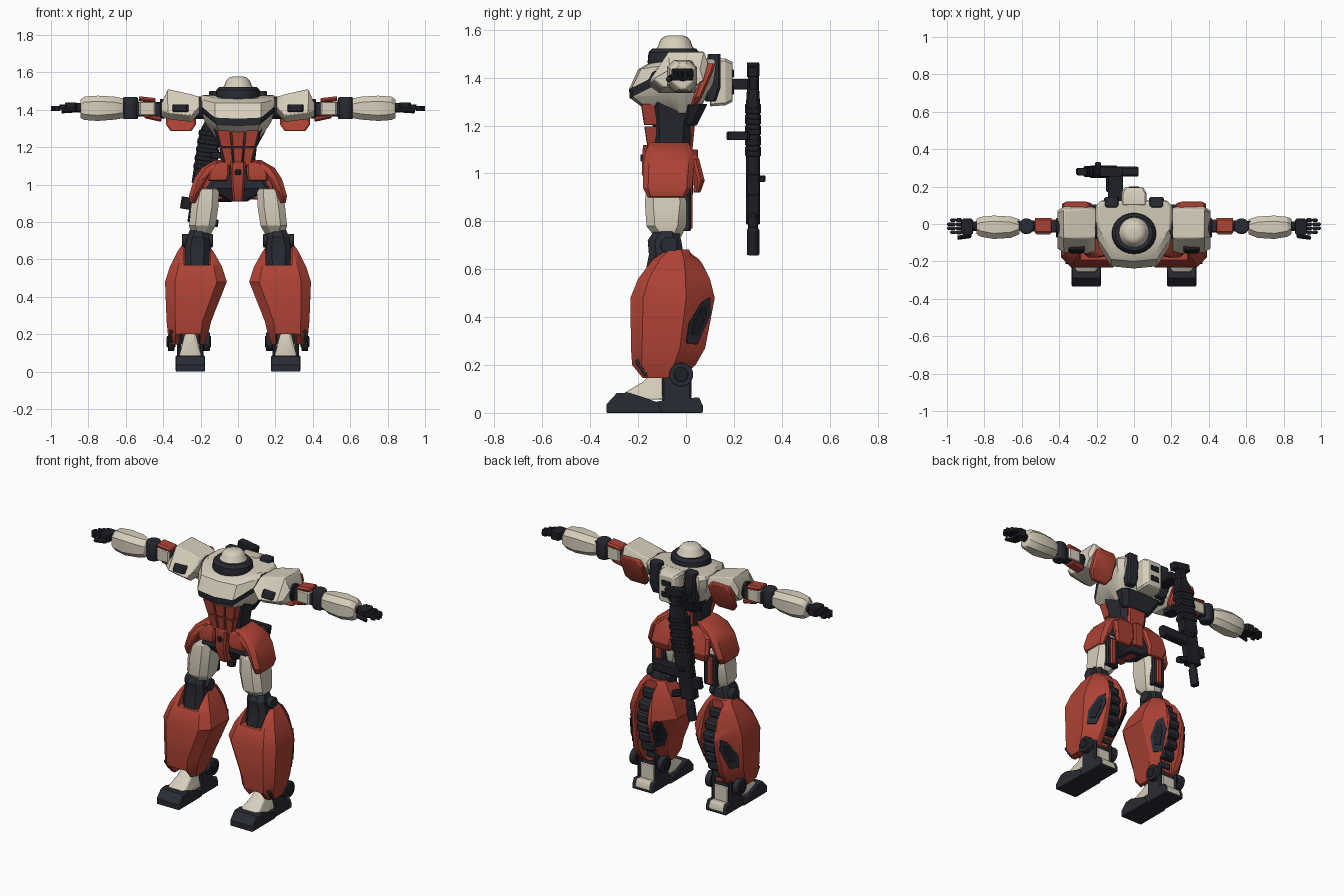
import bpy, bmesh, math
from mathutils import Vector

if "Cube" in bpy.data.objects:
    bpy.data.objects.remove(bpy.data.objects["Cube"])

def material(name, r, g, b):
    m = bpy.data.materials.new(name)
    m.use_nodes = True
    m.diffuse_color = (r, g, b, 1)
    m.node_tree.nodes["Principled BSDF"].inputs["Base Color"].default_value = (r, g, b, 1)
    return m

CREAM = material("cream armour", .68, .62, .50)
RED = material("red armour", .42, .055, .035)
GREY = material("dark grey frame", .022, .024, .033)
BLACK = material("gunmetal", .014, .015, .02)

def place(axis, p, u, v):
    return Vector({"x": (p, u, v), "y": (u, p, v), "z": (u, v, p)}[axis])

def loft(name, rings, mat, mirror=False, bevel=.005):
    """Skin a closed solid through rings of equal point count."""
    bm = bmesh.new()
    rows = [[bm.verts.new(p) for p in ring] for ring in rings]
    n = len(rows[0])
    for a, b in zip(rows, rows[1:]):
        for i in range(n):
            bm.faces.new((a[i], a[(i + 1) % n], b[(i + 1) % n], b[i]))
    bm.faces.new(rows[0])
    bm.faces.new(rows[-1])
    bmesh.ops.recalc_face_normals(bm, faces=bm.faces)
    mesh = bpy.data.meshes.new(name)
    bm.to_mesh(mesh)
    bm.free()
    mesh.materials.append(mat)
    ob = bpy.data.objects.new(name, mesh)
    bpy.context.collection.objects.link(ob)
    if bevel:
        mod = ob.modifiers.new("Bevel", "BEVEL")
        mod.width, mod.segments, mod.angle_limit = bevel, 2, math.radians(50)
    if mirror:
        ob.modifiers.new("Mirror", "MIRROR")
    return ob

def block(name, axis, secs, mat, mirror=False, c=.01, bevel=.005):
    """Chamfered rectangles (position, u0, u1, v0, v1) lofted along an axis."""
    rings = []
    for p, a, b, d, e in secs:
        k = min(c, (b - a) * .4, (e - d) * .4)
        pts = [(a + k, d), (b - k, d), (b, d + k), (b, e - k), (b - k, e), (a + k, e), (a, e - k), (a, d + k)]
        rings.append([place(axis, p, u, v) for u, v in pts])
    return loft(name, rings, mat, mirror, bevel)

def box(name, x0, x1, y0, y1, z0, z1, mat, mirror=False, c=.008):
    return block(name, "z", [(z0, x0, x1, y0, y1), (z1, x0, x1, y0, y1)], mat, mirror, c, .004)

def tube(name, axis, cu, cv, secs, mat, mirror=False, squash=1):
    """Round sections (position, radius) lofted along an axis."""
    turn = [2 * math.pi * i / 24 for i in range(24)]
    return loft(name, [[place(axis, p, cu + r * math.cos(t), cv + r * squash * math.sin(t)) for t in turn]
                       for p, r in secs], mat, mirror, .004)

def slab(name, x0, x1, profile, mat):
    """Mirrored side profile of (y, z) points extruded across x."""
    return loft(name, [[Vector((x, y, z)) for y, z in profile] for x in (x0, x1)], mat, True)

# Head and collar
tube("head_dome", "z", 0, -.045, [(1.46, .088), (1.515, .086), (1.53, .072), (1.555, .064), (1.57, .05), (1.577, .03)], CREAM)
tube("collar", "z", 0, -.05, [(1.445, .115), (1.465, .12), (1.505, .116), (1.522, .1)], GREY, squash=.92)

# Chest with a dark front band rising towards the back
rings = []
for z, s, f, b, tilt in [(1.25, .12, -.15, .05, 0), (1.29, .175, -.2, .09, .3), (1.315, .197, -.235, .115, .5),
                         (1.352, .205, -.238, .12, .5), (1.435, .207, -.2, .125, .15), (1.458, .193, -.16, .118, .15)]:
    half = [(0, f), (s * .6, f + .012), (s * .93, f + .12), (s, -.03), (s, b - .03), (s * .85, b), (0, b)]
    outline = half + [(-x, y) for x, y in half[-2:0:-1]]
    rings.append([Vector((x, y, z + tilt * min(y - f, .13))) for x, y in outline])
chest = loft("chest", rings, CREAM)
chest.data.materials.append(GREY)
for face in chest.data.polygons:
    face.material_index = int(face.index // len(rings[0]) == 2 and face.center.y < .02)

# Abdomen: dark core with red panels front and back
block("abdomen_core", "z", [(1.06, -.085, .085, -.14, .015), (1.2, -.1, .1, -.14, .02), (1.3, -.13, .13, -.15, .04)], GREY, c=.03)
for z0, z1 in ((1.1, 1.197), (1.203, 1.29)):
    for side in (-1, 0, 1):
        secs = []
        for z in (z0, z1):
            w = .068 + (z - 1.1) * .24
            secs.append((z, w * (side * .68 - .33) + .002, w * (side * .68 + .33) - .002, -.16 - (z - 1.1) * .15, -.12))
        block("abdomen_panel", "z", secs, RED, c=.003, bevel=.002)
block("abdomen_back_panel", "z", [(1.08, -.06, .06, 0, .025), (1.28, -.07, .07, 0, .045)], RED)

# Pelvis and skirt armour
block("pelvis", "z", [(.91, -.05, .05, -.1, .03), (.98, -.17, .17, -.14, .03), (1.09, -.1, .1, -.13, .03)], GREY, c=.02)
block("crotch_flap", "z", [(.91, -.028, .028, -.15, .0), (1.0, -.035, .035, -.185, -.05), (1.12, -.04, .04, -.18, -.05)], RED)
box("crotch_slot", -.016, .016, -.19, -.15, 1.05, 1.08, BLACK)
block("front_skirt", "z", [(1.02, .055, .16, -.17, -.09), (1.06, .046, .16, -.175, -.05), (1.12, .046, .12, -.16, -.04)], RED, True)
block("side_skirt", "z", [(.9, .22, .255, -.16, .0), (.94, .208, .262, -.18, .025), (1.03, .165, .235, -.18, .035),
                          (1.09, .1, .195, -.17, .03), (1.13, .06, .125, -.15, .01)], RED, True, .025)
block("rear_skirt", "z", [(.92, .07, .18, .03, .06), (.97, .055, .2, .035, .078), (1.06, .04, .19, .01, .055),
                          (1.1, .04, .14, -.02, .03)], RED, True, .015)
box("tail_flap", -.035, .035, .0, .05, .95, 1.1, RED)

# Thighs and knees
block("thigh", "z", [(.735, .145, .25, -.13, -.02), (.78, .12, .262, -.165, .0), (.88, .105, .252, -.172, .01),
                     (.98, .1, .235, -.16, .0)], CREAM, True, .035)
box("thigh_back_frame", .135, .225, -.02, .02, .76, .95, GREY, True)
box("thigh_back_strip", .16, .2, .01, .028, .77, .94, RED, True)
block("knee_guard", "z", [(.56, .155, .28, -.175, -.05), (.66, .15, .285, -.155, -.01), (.72, .155, .272, -.16, -.02),
                          (.765, .165, .255, -.13, -.03)], GREY, True, .03)
tube("knee_joint", "x", -.07, .7, [(.135, .036), (.3, .036)], GREY, True)

# Lower legs: broad rear facets, knee opening, ankle opening and calf groove
rings = []
for z, a, b, d, e in [(.145, .18, .36, -.18, -.02), (.2, .16, .375, -.225, .04), (.27, .143, .382, -.23, .08), (.48, .06, .39, -.232, .12),
                      (.56, .085, .365, -.2, .1), (.64, .13, .325, -.14, .06), (.683, .16, .295, -.08, .01)]:
    k, dx, dy = (e - d) * .15, (b - a) * .3, (e - d) * .34
    rings.append([Vector((x, y, z)) for x, y in [(a + k, d), (b - k, d), (b, d + k), (b, e - dy), (b - dx, e),
                                                 (a + dx, e), (a, e - dy), (a, d + k)]])
leg = loft("shin_armour", rings, RED, True)
for cutter in (box("knee_cutter", .147, .288, -.4, -.06, .57, .8, RED), box("ankle_cutter", .205, .31, -.4, -.05, .05, .2, RED),
               box("calf_cutter", .185, .275, .015, .3, .1, .8, RED)):
    cutter.hide_render = cutter.hide_viewport = True
    mod = leg.modifiers.new("Cut", "BOOLEAN")
    mod.operation, mod.object = "DIFFERENCE", cutter
    leg.modifiers.move(len(leg.modifiers) - 1, 0)
slab("shin_front_trim", .33, .367, [(-.216, .215), (-.2, .225), (-.16, .165), (-.172, .152)], GREY)
for i in range(7):
    z, d = .19 + i * .064, i * .064 - .24
    y = .106 - (1.5 if d < 0 else 3) * d * d
    block("calf_segment", "z", [(z + dz, .187, .273, -.02, y - inset) for dz, inset in ((0, .012), (.012, 0), (.046, 0), (.058, .012))],
          GREY, True)

# Vents lying on the rear facets, outside and inside
vent = [(0, .292), (.012, .375), (.065, .463), (.1, .482), (.1, .415), (.045, .285)]
for name, grow, lift, mat in (("vent_frame", 1.0, .005, GREY), ("vent_slot", .6, .009, BLACK)):
    for side in (1, -1):
        ring = []
        for y, z in [(.05 + (y - .05) * grow, .385 + (z - .385) * grow) for y, z in vent]:
            t = (z - .27) / .21
            width, edge = .239 + .091 * t, .382 + .008 * t if side > 0 else .143 - .083 * t
            back = (y - .08 - .04 * t) / (.105 + .015 * t) + 1
            ring.append(Vector((edge + side * (lift - .3 * width * back), y + lift * .6, z)))
        loft(name, [ring, [p - Vector((side * .02, .012, 0)) for p in ring]], mat, True, 0)

# Ankles and feet: cream core between dark side plates
box("ankle_core", .205, .305, -.1, .02, .05, .15, CREAM, True)
box("ankle_top", .2, .31, -.09, .01, .145, .22, GREY, True)
for x, plate in ((.15, .185), (.34, .302)):
    tube("ankle_disc", "x", -.02, .16, [(x, .05), (x + .035, .05)], GREY, True)
    tube("ankle_cap", "x", -.02, .16, [(x - .006, .03), (x + .041, .03)], BLACK, True)
    box("ankle_side_plate", plate, plate + .023, -.1, .022, .04, .2, GREY, True)
    slab("heel_side", plate, plate + .023, [(-.13, .0), (-.13, .045), (-.06, .06), (.055, .064), (.07, .03), (.07, 0)], GREY)
slab("heel_core", .2, .31, [(-.13, .012), (-.06, .055), (.055, .06), (.068, .03), (.068, .012)], CREAM)
box("heel_sole", .2, .31, -.13, .068, 0, .014, GREY, True)
block("instep", "z", [(.055, .19, .32, -.265, -.05), (.085, .195, .315, -.255, -.05), (.13, .208, .302, -.18, -.05),
                      (.2, .225, .285, -.11, -.05)], CREAM, True, .015)
slab("toe", .177, .333, [(-.333, 0), (-.333, .035), (-.29, .082), (-.24, .085), (-.12, .045), (-.1, 0)], GREY)

# Shoulders: sloping front panel with a slot, red plate behind
tube("shoulder_joint", "x", -.02, 1.41, [(.16, .06), (.25, .06)], GREY, True)
rings = []
for x, lo, hi, s in [(.205, 1.385, 1.468, .9), (.25, 1.335, 1.482, 1), (.375, 1.35, 1.51, .95), (.408, 1.362, 1.435, .8)]:
    profile = [(-.075, hi), (.08, hi), (.1, hi - .05), (.05, lo), (-.11, lo), (-.16, lo + .035)]
    rings.append([Vector((x, -.03 + (y + .03) * s, z)) for y, z in profile])
loft("pauldron", rings, CREAM, True)
block("pauldron_back_plate", "z", [(1.285, .25, .36, .02, .045), (1.32, .225, .385, .03, .067), (1.43, .225, .385, .07, .115),
                                   (1.46, .25, .37, .08, .122)], RED, True)
block("pauldron_slot", "z", [(1.388, .265, .35, -.16, -.11), (1.428, .265, .35, -.135, -.08)], BLACK, True)

# Arms
tube("shoulder_socket", "x", -.02, 1.405, [(.39, .052), (.416, .052)], BLACK, True)
box("upper_arm_frame", .4, .55, -.04, .02, 1.365, 1.44, GREY, True)
box("upper_arm_sleeve", .442, .53, -.055, .03, 1.372, 1.442, CREAM, True)
block("upper_arm_top_plate", "x", [(.44, -.05, .032, 1.435, 1.462), (.53, -.05, .032, 1.445, 1.472)], RED, True)
block("upper_arm_lower_plate", "x", [(.41, -.045, .025, 1.335, 1.37), (.5, -.045, .025, 1.355, 1.375)], RED, True)
tube("elbow", "z", .575, -.012, [(1.35, .038), (1.362, .042), (1.455, .042), (1.467, .038)], GREY, True)
box("elbow_link", .54, .63, -.035, .015, 1.37, 1.45, GREY, True)
block("forearm", "x", [(.612, -.055, .025, 1.355, 1.46), (.66, -.074, .04, 1.347, 1.47), (.75, -.08, .045, 1.34, 1.475),
                       (.82, -.068, .038, 1.345, 1.47), (.842, -.055, .028, 1.355, 1.455)], CREAM, True, .03)
tube("wrist", "x", -.012, 1.41, [(.83, .025), (.87, .025)], BLACK, True)
box("palm", .86, .925, -.06, .03, 1.388, 1.438, BLACK, True, .012)
for i in range(4):
    y = -.055 + i * .022
    box("finger_base", .918, .955, y, y + .02, 1.4, 1.428, BLACK, True)
    box("finger_tip", .95, .985 + .015 * (i in (1, 2)), y + .001, y + .019, 1.392, 1.42, BLACK, True)
block("thumb", "x", [(.87, -.075, -.05, 1.385, 1.415), (.945, -.085, -.062, 1.38, 1.405)], BLACK, True)

# Backpack
block("backpack", "y", [(.1, -.068, .068, 1.28, 1.48), (.165, -.068, .068, 1.285, 1.48), (.195, -.05, .05, 1.3, 1.465)], CREAM)
for z in (1.33, 1.40):
    box("backpack_vent", -.035, .035, .18, .2, z, z + .035, BLACK)
block("backpack_thruster", "z", [(1.3, .085, .15, .08, .125), (1.36, .08, .16, .08, .145), (1.5, .085, .155, .09, .145)], GREY, True)
block("lower_back_guard", "z", [(1.2, -.1, .1, -.02, .045), (1.29, -.15, .15, -.02, .09)], GREY, c=.03)

# Rifle, built upright and then tilted on the back
gun = [tube("rifle_muzzle", "z", 0, 0, [(-.405, .026), (-.3, .026), (-.29, .02), (-.24, .02)], BLACK),
       box("rifle_barrel_shroud", -.05, .045, -.03, .03, -.27, -.05, BLACK),
       block("rifle_receiver", "z", [(-.06, -.06, .055, -.03, .03), (.22, -.06, .055, -.03, .03), (.3, -.03, .04, -.025, .025)], BLACK),
       box("rifle_neck", -.03, .03, -.02, .024, .28, .37, BLACK), box("rifle_butt", -.065, .06, -.026, .026, .355, .4, BLACK),
       block("rifle_magazine", "x", [(.03, -.028, .028, -.15, -.08), (.215, -.026, .026, -.12, -.05)], BLACK),
       block("rifle_foregrip", "x", [(.02, -.018, .018, -.26, -.215), (.115, -.018, .018, -.275, -.235)], BLACK),
       box("rifle_sight", -.1, -.03, -.02, .02, -.205, -.14, BLACK), box("rifle_knob", -.015, .015, .02, .052, -.095, -.07, BLACK)]
gun += [box("rifle_rib", -.064, .06, -.033, .033, .02 + i * .045, .045 + i * .045, BLACK) for i in range(5)]
for part in gun:
    part.location, part.rotation_euler.y = (-.18, .28, 1.06), .155
box("rifle_upper_mount", -.14, -.06, .1, .265, 1.35, 1.395, BLACK)
box("rifle_lower_mount", -.15, -.08, .17, .265, 1.14, 1.175, BLACK)

# Smooth shading with sharp edges kept
for ob in bpy.context.scene.objects:
    if ob.type == "MESH" and not ob.hide_viewport:
        ob.select_set(True)
        bpy.context.view_layer.objects.active = ob
bpy.ops.object.shade_smooth_by_angle(angle=math.radians(30))
